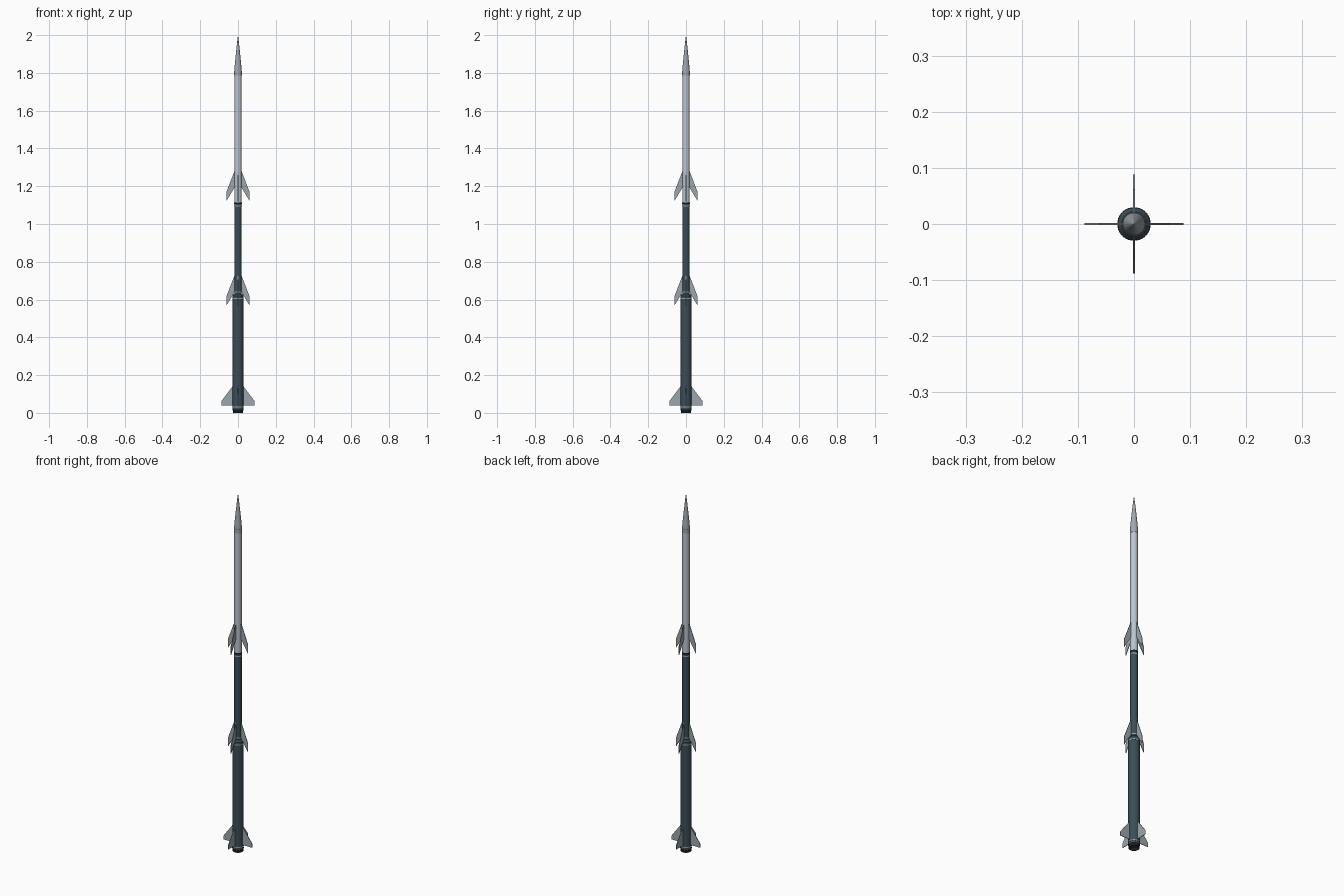
import bpy, bmesh, math
from mathutils import Matrix

if "Cube" in bpy.data.objects:
    bpy.data.objects.remove(bpy.data.objects["Cube"])

SIDES = 32


def material(name, rgb):
    m = bpy.data.materials.new(name)
    m.diffuse_color = (*rgb, 1)
    m.use_nodes = True
    m.node_tree.nodes["Principled BSDF"].inputs["Base Color"].default_value = m.diffuse_color
    return m


LIGHT = material("light_metal", (0.50, 0.56, 0.62))
CONE = material("nose_grey", (0.36, 0.40, 0.43))
FIN = material("fin_grey", (0.33, 0.38, 0.41))
DARK = material("dark_paint", (0.045, 0.075, 0.095))
BLACK = material("black", (0.01, 0.012, 0.015))


def finish(name, bm, mat):
    bmesh.ops.recalc_face_normals(bm, faces=bm.faces)
    me = bpy.data.meshes.new(name)
    bm.to_mesh(me)
    bm.free()
    me.materials.append(mat)
    ob = bpy.data.objects.new(name, me)
    bpy.context.collection.objects.link(ob)
    bpy.context.view_layer.objects.active = ob
    ob.select_set(True)
    bpy.ops.object.shade_smooth_by_angle(angle=math.radians(30))
    ob.select_set(False)
    return ob


def lathe(name, profile, mat):
    """Spin an (r, z) profile about the z axis."""
    bm = bmesh.new()
    vs = [bm.verts.new((r, 0, z)) for r, z in profile]
    es = [bm.edges.new(p) for p in zip(vs, vs[1:])]
    bmesh.ops.spin(bm, geom=vs + es, cent=(0, 0, 0), axis=(0, 0, 1),
                   angle=2 * math.pi, steps=SIDES)
    bmesh.ops.remove_doubles(bm, verts=bm.verts, dist=1e-5)
    return finish(name, bm, mat)


def tube(name, r, z0, z1, mat):
    return lathe(name, [(0, z0), (r, z0), (r, z1), (0, z1)], mat)


def fins(name, outline, thick=0.003):
    """Four thin plates from an (x, z) outline."""
    bm = bmesh.new()
    for i in range(4):
        rot = Matrix.Rotation(i * math.pi / 2, 3, 'Z')
        a, b = [[bm.verts.new(rot @ Matrix.Translation((x, y, z)).translation)
                 for x, z in outline] for y in (-thick / 2, thick / 2)]
        bm.faces.new(a)
        bm.faces.new(b[::-1])
        n = len(outline)
        for j in range(n):
            k = (j + 1) % n
            bm.faces.new((a[j], a[k], b[k], b[j]))
    return finish(name, bm, FIN)


# Booster stage with recessed nozzle
lathe("nozzle", [(0, 0.025), (0.018, 0.022), (0.024, 0.0), (0.027, 0.0),
                 (0.027, 0.012), (0.03, 0.017), (0, 0.03)], BLACK)
tube("booster_body", 0.029, 0.015, 0.62, DARK)
tube("booster_base_band", 0.0298, 0.029, 0.034, FIN)
tube("booster_top_band", 0.0298, 0.602, 0.607, FIN)
fins("booster_fins", [(0.026, 0.145), (0.088, 0.062), (0.088, 0.04), (0.026, 0.04)])

# Second stage
lathe("interstage_collar", [(0, 0.61), (0.029, 0.62), (0.022, 0.63), (0, 0.635)], DARK)
tube("second_stage_body", 0.0195, 0.61, 1.11, DARK)
tube("second_stage_band", 0.0205, 0.637, 0.642, FIN)
SWEPT = [(0.017, 0.165), (0.062, 0.048), (0.062, 0.0), (0.017, 0.075)]
fins("second_stage_fins", [(x, z + 0.567) for x, z in SWEPT])

# Upper stage
tube("separation_ring_lower", 0.0203, 1.093, 1.099, FIN)
tube("separation_ring_upper", 0.0203, 1.106, 1.115, BLACK)
tube("upper_body", 0.0195, 1.115, 1.79, LIGHT)
fins("upper_fins", [(x, z + 1.12) for x, z in SWEPT])

# Nose
tube("nose_collar", 0.0203, 1.785, 1.808, CONE)
lathe("nose_cone", [(0, 1.808), (0.02, 1.808), (0.0165, 1.85), (0.0105, 1.91),
                    (0.0045, 1.965), (0.002, 1.985), (0, 2.0)], CONE)
